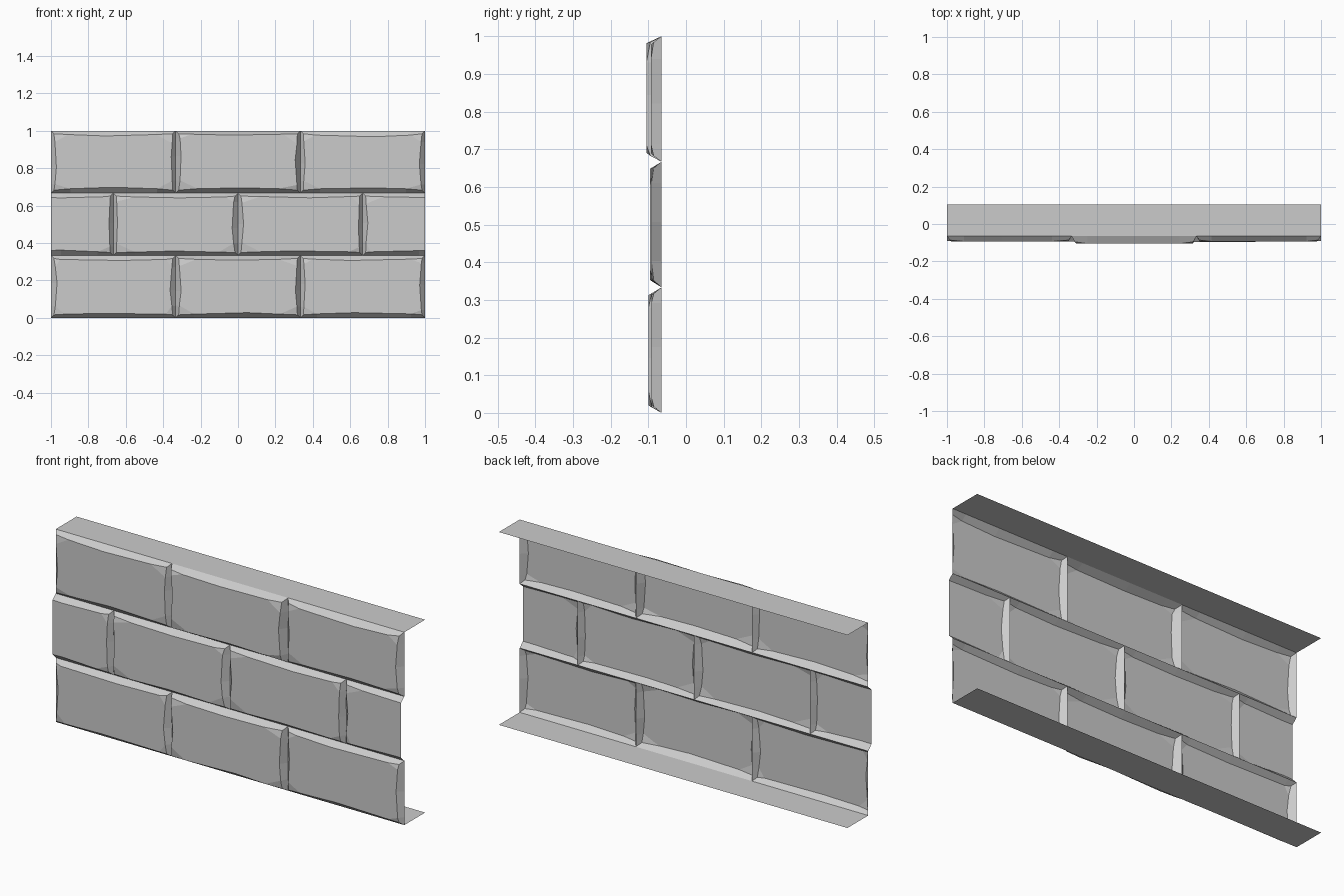
import bpy
import bmesh
import random
from mathutils import Vector

random.seed(4)

cube = bpy.data.objects.get("Cube")
if cube:
    bpy.data.objects.remove(cube, do_unlink=True)

JOINT_Y = -0.065          # depth of the mortar joints
REAR_Y = 0.105            # rear edge of the top and bottom plates
BRICK_W, ROW_H = 2 / 3, 1 / 3

stone = bpy.data.materials.new("stone_grey")
stone.use_nodes = True
colour = (0.6, 0.6, 0.6, 1)
stone.diffuse_color = colour
stone.node_tree.nodes["Principled BSDF"].inputs["Base Color"].default_value = colour


def finish(bm, name):
    mesh = bpy.data.meshes.new(name)
    bm.to_mesh(mesh)
    bm.free()
    mesh.materials.append(stone)
    obj = bpy.data.objects.new(name, mesh)
    bpy.context.collection.objects.link(obj)


def brick(name, x0, z0, front_y):
    """Open-backed brick: bowed bevels, chipped corners, clipped at wall ends."""
    bm = bmesh.new()
    corners = [Vector((x0, 0, z0)), Vector((x0 + BRICK_W, 0, z0)),
               Vector((x0 + BRICK_W, 0, z0 + ROW_H)), Vector((x0, 0, z0 + ROW_H))]
    outer, inner, chips = [], [], []
    for side in range(4):
        a, b = corners[side], corners[(side + 1) % 4]
        along = (b - a).normalized()
        inward = Vector((-along.z, 0, along.x))
        length = (b - a).length
        inset = random.uniform(0.018, 0.024)
        bow = random.uniform(0.004, 0.01)

        # Chipped corner sits lower than the face
        chips.append(len(inner))
        outer.append(a)
        inner.append((a + (along + inward) * 0.016, JOINT_Y + (front_y - JOINT_Y) * 0.75))

        # Points along the bowed edge of the front face
        reach = 0.12 if side % 2 == 0 else 0.07
        start = random.uniform(0.04, reach)
        end = length - random.uniform(0.04, reach)
        for t, lift in ((start, 0), (length * random.uniform(0.4, 0.6), bow), (end, 0)):
            outer.append(a + along * t)
            inner.append((a + along * t + inward * (inset + lift), front_y))

    low = [bm.verts.new((p.x, JOINT_Y, p.z)) for p in outer]
    high = [bm.verts.new((p.x, y, p.z)) for p, y in inner]
    n = len(low)
    for i in range(n):
        j = (i + 1) % n
        bm.faces.new((high[i], low[i], low[j], high[j]))
    for i in chips:
        bm.faces.new((high[i - 1], high[i], high[i + 1]))
    bm.faces.new([v for i, v in enumerate(high) if i not in chips])

    # Cut off whatever passes the ends of the wall
    for end in (-1, 1):
        bmesh.ops.bisect_plane(bm, geom=bm.verts[:] + bm.edges[:] + bm.faces[:],
                               dist=1e-5, plane_co=(end, 0, 0), plane_no=(end, 0, 0),
                               clear_outer=True)
    finish(bm, name)


# Three courses in running bond
courses = {
    "bottom": (-1, (-0.092, -0.1, -0.092)),
    "middle": (-1 - BRICK_W / 2, (-0.092, -0.094, -0.095, -0.092)),
    "top": (-1, (-0.093, -0.105, -0.093)),
}
for row, (course, (start_x, depths)) in enumerate(courses.items()):
    for i, depth in enumerate(depths):
        brick(f"{course}_brick_{i + 1}", start_x + i * BRICK_W, row * ROW_H, depth)

# Thin plates running back from the wall
for name, z in (("bottom_plate", 0), ("top_plate", 1)):
    bm = bmesh.new()
    pts = [(-1, JOINT_Y), (1, JOINT_Y), (1, REAR_Y), (-1, REAR_Y)]
    if z == 0:
        pts.reverse()
    bm.faces.new([bm.verts.new((x, y, z)) for x, y in pts])
    finish(bm, name)
